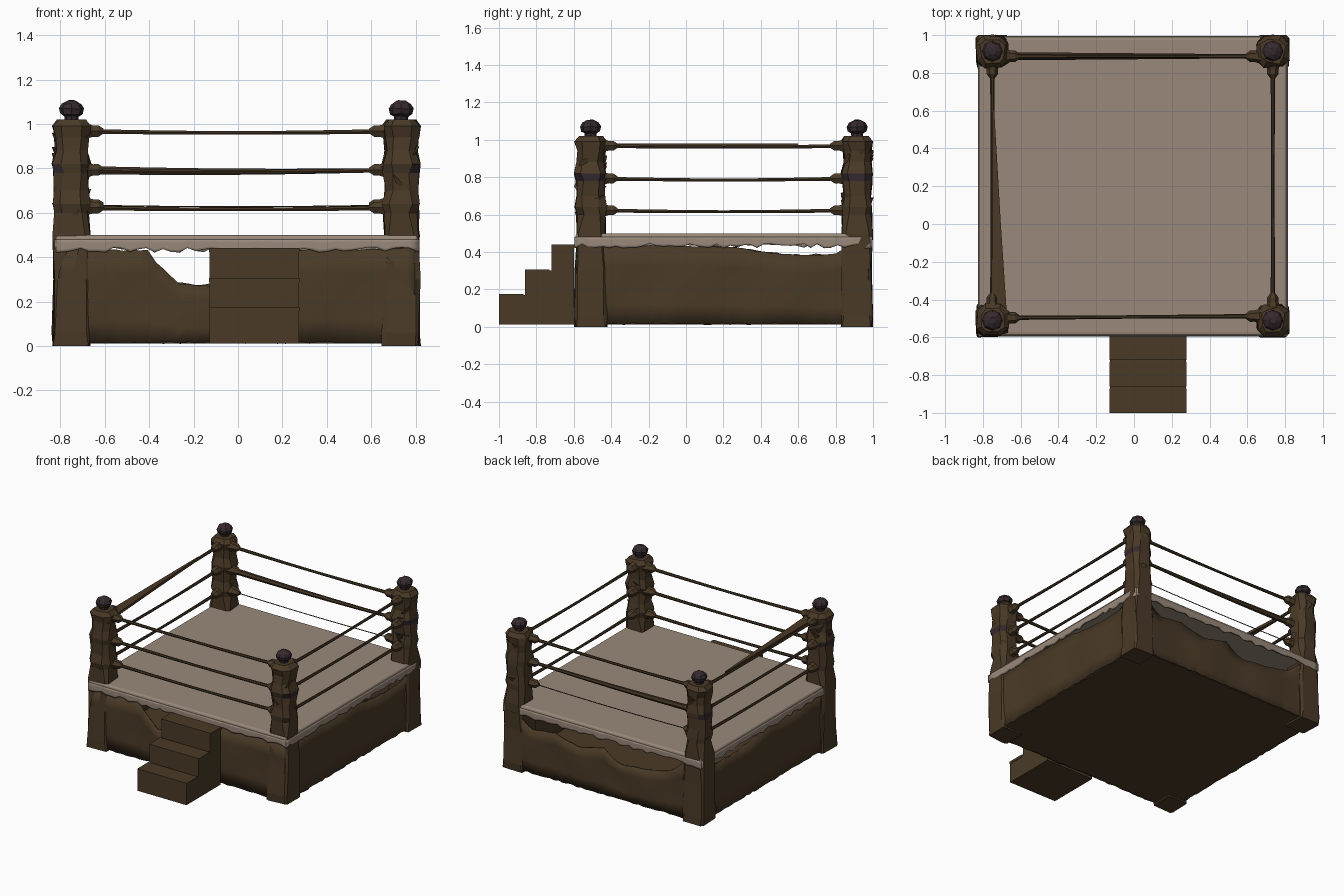
import bpy, bmesh, math, random
from mathutils import Vector

random.seed(4)
cube = bpy.data.objects.get("Cube")
if cube:
    bpy.data.objects.remove(cube, do_unlink=True)


def material(name, rgb):
    m = bpy.data.materials.new(name)
    m.use_nodes = True
    m.diffuse_color = (*rgb, 1)
    m.node_tree.nodes["Principled BSDF"].inputs["Base Color"].default_value = (*rgb, 1)
    return m


CANVAS = material("pale canvas", (0.32, 0.25, 0.195))
CLOTH = material("brown cloth", (0.068, 0.042, 0.02))
ROPE = material("dark rope", (0.052, 0.033, 0.016))
DARK = material("dark plum", (0.036, 0.023, 0.027))

LEFT, RIGHT, FRONT, BACK = -0.75, 0.735, -0.51, 0.915
X0, X1, Y0, Y1 = -0.82, 0.81, -0.59, 0.99


def finish(name, bm, *mats):
    bmesh.ops.recalc_face_normals(bm, faces=bm.faces[:])
    me = bpy.data.meshes.new(name)
    bm.to_mesh(me)
    bm.free()
    for m in mats:
        me.materials.append(m)
    ob = bpy.data.objects.new(name, me)
    bpy.context.collection.objects.link(ob)
    return ob


def loft(name, rings, *mats, rule=None):
    """Skin a list of equal-length point rings and cap both ends."""
    bm = bmesh.new()
    rows = [[bm.verts.new(p) for p in ring] for ring in rings]
    n = len(rows[0])
    for a, b in zip(rows, rows[1:]):
        for i in range(n):
            j = (i + 1) % n
            bm.faces.new((a[i], a[j], b[j], b[i]))
    bm.faces.new(rows[0])
    bm.faces.new(rows[-1])
    bm.normal_update()
    if rule:
        for f in bm.faces:
            f.material_index = rule(f)
    return finish(name, bm, *mats)


def box(name, lo, hi, mat, bevel=0.0):
    ring = [(lo[0], lo[1]), (hi[0], lo[1]), (hi[0], hi[1]), (lo[0], hi[1])]
    ob = loft(name, [[(x, y, z) for x, y in ring] for z in (lo[2], hi[2])], mat)
    if bevel:
        mod = ob.modifiers.new("soft edges", "BEVEL")
        mod.width, mod.segments = bevel, 3
    return ob


def lerp_profile(points, t):
    for (t0, z0), (t1, z1) in zip(points, points[1:]):
        if t <= t1:
            return z0 + (z1 - z0) * (t - t0) / (t1 - t0)
    return points[-1][1]


def panel(name, a, b, top, bottom, mat, ragged_top=0.0, ragged_low=0.0, bulge=0.0, thick=0.012):
    """Hanging cloth from a to b; t runs along the world axis of the wall."""
    a, b = Vector(a), Vector(b)
    side = Vector((b.y - a.y, a.x - b.x)).normalized()
    axis = 0 if abs(b.x - a.x) > abs(b.y - a.y) else 1
    bm = bmesh.new()
    cols, levels = 44, 4
    grid = []
    for i in range(cols + 1):
        p = a.lerp(b, i / cols)
        hi = lerp_profile(top, p[axis]) + random.uniform(-1, 1) * ragged_top
        lo = bottom + random.uniform(-0.3, 1) * ragged_low
        col = []
        for k in range(levels + 1):
            s = k / levels
            q = p + side * bulge * math.sin(s * math.pi) * math.sin(i * 0.45)
            col.append(bm.verts.new((q.x, q.y, lo + (hi - lo) * s)))
        grid.append(col)
    for c, d in zip(grid, grid[1:]):
        for k in range(levels):
            bm.faces.new((c[k], d[k], d[k + 1], c[k + 1]))
    ob = finish(name, bm, mat)
    mod = ob.modifiers.new("cloth thickness", "SOLIDIFY")
    mod.thickness, mod.offset = thick, 0
    for f in ob.data.polygons:
        f.use_smooth = True


# Canvas floor with a ragged overhang on each side
box("ring_canvas", (X0, Y0, 0.45), (X1, Y1, 0.5), CANVAS, 0.015)
sides = {"front": ((X0, Y0), (X1, Y0)), "right": ((X1, Y0), (X1, Y1)),
         "back": ((X1, Y1), (X0, Y1)), "left": ((X0, Y1), (X0, Y0))}
for key, (a, b) in sides.items():
    panel(key + "_canvas_overhang", a, b, [(-1, 0.48), (1, 0.48)], 0.425, CANVAS, ragged_low=0.02)

# Torn cloth skirts, each with its own top edge
side_tear = [(-1, 0.44), (0.25, 0.43), (0.4, 0.4), (0.6, 0.385), (0.8, 0.39), (0.9, 0.44)]
tears = {
    "front": [(-1, 0.44), (-0.4, 0.43), (-0.36, 0.36), (-0.31, 0.34), (-0.28, 0.28),
              (-0.1, 0.27), (0.0, 0.43), (1, 0.44)],
    "back": [(-1, 0.44), (-0.66, 0.42), (-0.55, 0.33), (-0.4, 0.3), (-0.13, 0.27), (0.0, 0.36),
             (0.2, 0.31), (0.4, 0.36), (0.6, 0.34), (0.7, 0.43), (1, 0.44)],
    "left": side_tear, "right": side_tear}
inset = 0.012
for key, (a, b) in sides.items():
    shrink = [(x - math.copysign(inset, x), y - math.copysign(inset, y)) for x, y in (a, b)]
    panel(key + "_skirt", *shrink, tears[key], 0.012, CLOTH, 0.004, 0.008, 0.008)
box("underside", (X0 + 0.02, Y0 + 0.02, 0.012), (X1 - 0.02, Y1 - 0.02, 0.03), CLOTH)

# Entry steps as one extruded stair outline
stair = [(-1, 0.012), (-1, 0.175), (-0.86, 0.17), (-0.86, 0.305), (-0.72, 0.3),
         (-0.72, 0.44), (-0.6, 0.44), (-0.6, 0.012)]
loft("entry_steps", [[(x, y, z) for y, z in stair] for x in (-0.128, 0.275)], CLOTH)
for y, z in ((-1, 0.17), (-0.86, 0.3), (-0.72, 0.435)):
    box("step_nosing", (-0.13, y, z - 0.012), (0.278, y + 0.13, z + 0.006), CLOTH)


def post_ring(cx, cy, z, half, cut, wobble):
    h, c = half, half - cut
    ring = [(h, -c), (h, c), (c, h), (-c, h), (-h, c), (-h, -c), (-c, -h), (c, -h)]
    return [(max(-0.84, min(0.825, cx + x + random.uniform(-1, 1) * wobble)),
             max(-0.6, min(1.0, cy + y + random.uniform(-1, 1) * wobble)), z) for x, y in ring]


# Corner posts: crumpled padding, dark tape, knob
post_profile = [(0.0, 0.083, 0.01), (0.06, 0.085, 0.012), (0.3, 0.08, 0.012), (0.5, 0.079, 0.02),
                (0.6, 0.077, 0.035), (0.64, 0.082, 0.035), (0.7, 0.073, 0.03), (0.78, 0.077, 0.035),
                (0.82, 0.083, 0.035), (0.88, 0.07, 0.03), (0.94, 0.076, 0.035), (0.99, 0.084, 0.04),
                (1.02, 0.062, 0.03)]
for xn, cx in (("left", RIGHT), ("right", LEFT)):
    for yn, cy in (("front", FRONT), ("back", BACK)):
        label = f"{yn}_{xn}_"

        def tape(f, sx=cx):
            return int(0.78 < f.calc_center_median().z < 0.83 and f.normal.x * sx > 0.3)

        loft(label + "post", [post_ring(cx, cy, z, h, c, 0.008) for z, h, c in post_profile],
             CLOTH, DARK, rule=tape)
        knob = [(0.99, 0.03), (1.035, 0.032), (1.045, 0.05), (1.07, 0.056), (1.09, 0.045), (1.105, 0.018)]
        loft(label + "knob", [[(cx + r * math.cos(i * math.pi / 4), cy + r * math.sin(i * math.pi / 4),
                               z + random.uniform(-1, 1) * 0.003) for i in range(8)]
                              for z, r in knob], DARK)
        # Folded flaps of padding around the post
        for k in range(10):
            z = random.uniform(0.6, 0.97)
            t = random.uniform(0, math.tau)
            mid = Vector((cx + 0.067 * math.cos(t), cy + 0.067 * math.sin(t), z))
            out = Vector((math.cos(t), math.sin(t), 0.3)) * 0.02
            across = Vector((-math.sin(t), math.cos(t), random.uniform(-1, 1))) * 0.035
            drop = Vector((0, 0, -0.06))
            loft(label + "fold", [[mid - across, mid + across, mid + drop],
                                  [mid - across * 0.4 + out, mid + across * 0.5 + out,
                                   mid + drop * 0.6 + out * 0.3]], CLOTH)


def tube(name, a, b, mat, radii, sag=0.0, flat=1.0, steps=8, n=6):
    """Tube from a to b with interpolated radii, a sag and an optional wide section."""
    a, b = Vector(a), Vector(b)
    d = (b - a).normalized()
    side = Vector((-d.y, d.x, 0))
    rings = []
    for i in range(steps + 1):
        t = i / steps
        c = a.lerp(b, t) - Vector((0, 0, sag * math.sin(math.pi * t)))
        r = lerp_profile(radii, t)
        rings.append([c + side * math.cos(k * math.tau / n) * r * flat +
                      Vector((0, 0, math.sin(k * math.tau / n) * r)) for k in range(n)])
    return loft(name, rings, mat)


# Three ropes a side with knotted ties at both ends
rope_sides = {"front": ((LEFT, -0.497), (RIGHT, -0.487)), "back": ((LEFT, 0.888), (RIGHT, 0.888)),
              "left": ((RIGHT, FRONT), (RIGHT, BACK)), "right": ((LEFT, FRONT), (LEFT, BACK))}
for key, (a, b) in rope_sides.items():
    for level, z in (("top", 0.968), ("middle", 0.793), ("bottom", 0.623)):
        radii = [(0, 0.012), (0.5, 0.009), (1, 0.012)]
        if key == "back" and level == "middle":
            radii = [(0, 0.022), (1, 0.01)]
        if key == "back" and level == "bottom":
            radii, z = [(0, 0.003), (1, 0.003)], z + 0.012
        start, end = Vector((*a, z)), Vector((*b, z))
        tube(f"{key}_{level}_rope", start, end, ROPE, radii, 0.008)
        d = (end - start).normalized()
        for p, s in ((start, d), (end, -d)):
            tube(f"{key}_{level}_tie", p + s * 0.05, p + s * 0.145, CLOTH,
                 [(0, 0.045), (0.55, 0.028), (0.75, 0.03), (1, 0.012)], steps=4)

# Stretched strip of cloth along one top rope
loft("stretched_strip", [[(-0.75, y, 0.96), (-0.75 + w, y, 0.96), (-0.75 + w, y, 0.98), (-0.75, y, 0.98)]
                         for y, w in ((-0.45, 0.075), (0.0, 0.045), (0.6, 0.01))], CLOTH)
